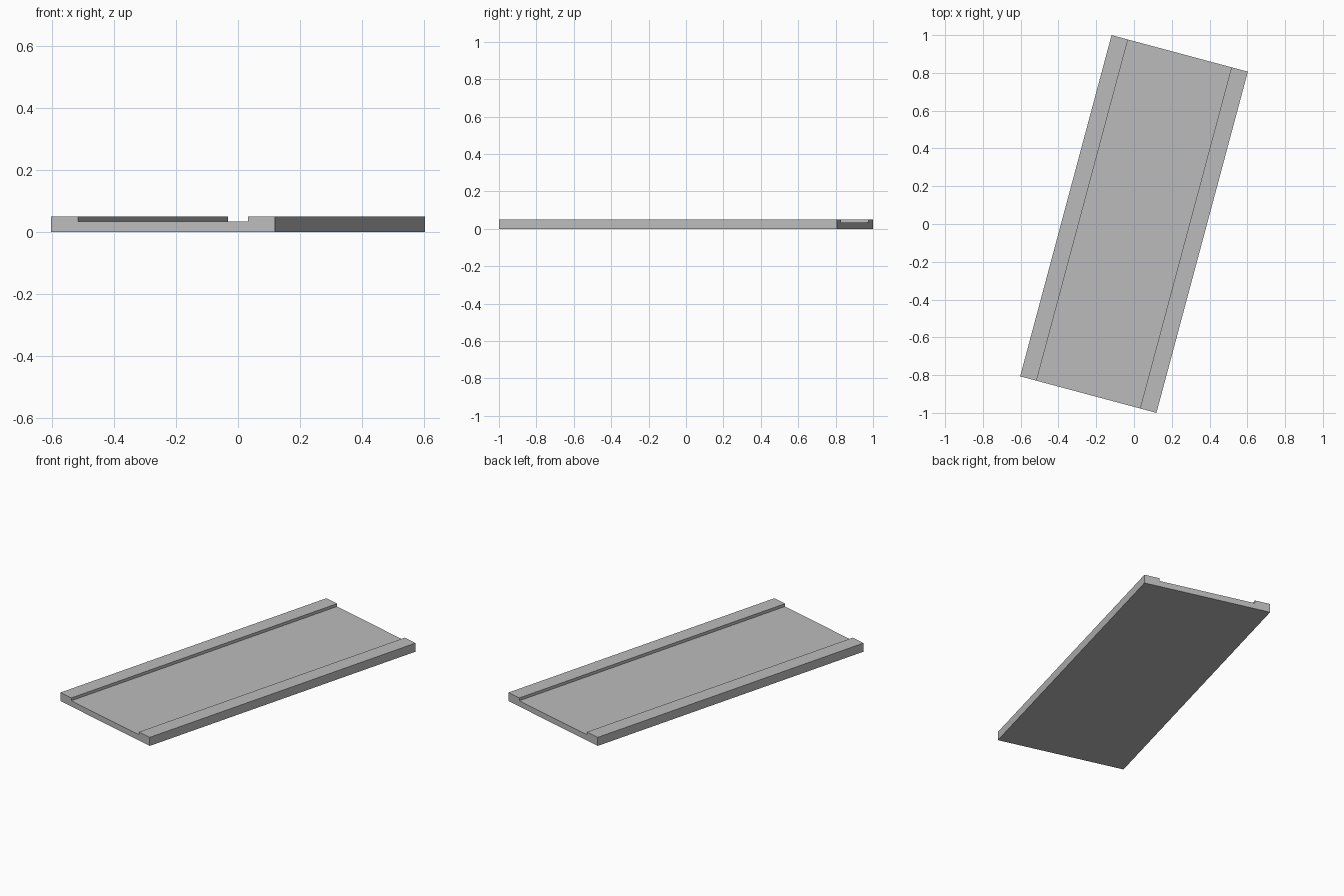
import bpy
import bmesh
import math

cube = bpy.data.objects.get("Cube")
if cube:
    bpy.data.objects.remove(cube, do_unlink=True)

WIDTH, LENGTH = 0.747, 1.87
HEIGHT, FLOOR, RAIL = 0.051, 0.034, 0.09

# Plain grey material
grey = bpy.data.materials.new("grey")
grey.use_nodes = True
colour = (0.5, 0.5, 0.5, 1.0)
grey.diffuse_color = colour
grey.node_tree.nodes["Principled BSDF"].inputs["Base Color"].default_value = colour

# Shallow channel cross-section, with a raised rail along each long edge
w, inner = WIDTH / 2, WIDTH / 2 - RAIL
profile = [(-w, 0), (w, 0), (w, HEIGHT), (inner, HEIGHT),
           (inner, FLOOR), (-inner, FLOOR), (-inner, HEIGHT), (-w, HEIGHT)]

# Extrude the cross-section along the length
bm = bmesh.new()
end = bm.faces.new([bm.verts.new((x, -LENGTH / 2, z)) for x, z in profile])
extruded = bmesh.ops.extrude_face_region(bm, geom=[end])["geom"]
bmesh.ops.translate(bm, vec=(0, LENGTH, 0),
                    verts=[g for g in extruded if isinstance(g, bmesh.types.BMVert)])
bmesh.ops.recalc_face_normals(bm, faces=bm.faces)
mesh = bpy.data.meshes.new("channel_panel")
bm.to_mesh(mesh)
bm.free()
mesh.materials.append(grey)

# Place the panel, turned about the vertical axis
panel = bpy.data.objects.new("channel_panel", mesh)
panel.rotation_euler.z = math.radians(-15)
bpy.context.collection.objects.link(panel)
